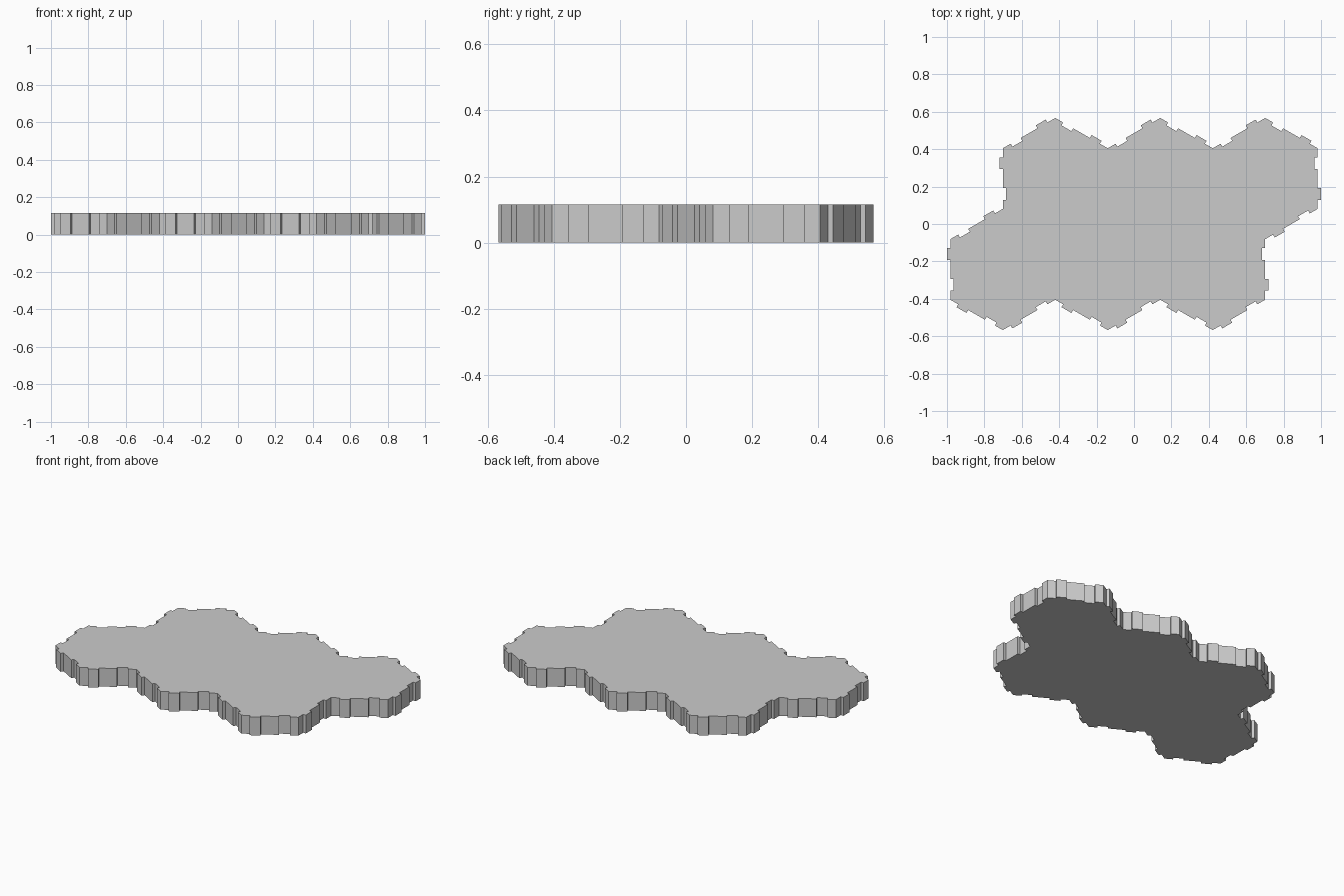
import bpy, bmesh, math
from mathutils import Vector

if "Cube" in bpy.data.objects:
    bpy.data.objects.remove(bpy.data.objects["Cube"])

R = 0.324                      # hexagon corner radius
W = R * math.sqrt(3)           # hexagon width
H = 0.115                      # plate thickness
D = (2 - 3.5 * W) / 2          # depth of tabs and notches

# Two staggered rows of three hexagons
centres = [Vector(((i - 0.75) * W, 0.75 * R)) for i in range(3)]
centres += [Vector(((i - 1.25) * W, -0.75 * R)) for i in range(3)]


def key(p):
    return (round(p.x, 3) + 0.0, round(p.y, 3) + 0.0)


# Every hexagon edge, counter-clockwise; shared edges cancel out
edges = {}
for c in centres:
    ring = [c + R * Vector((math.cos(a), math.sin(a)))
            for a in (math.radians(30 + 60 * k) for k in range(6))]
    for k in range(6):
        p, q = ring[k], ring[(k + 1) % 6]
        edges[key(p), key(q)] = (p, q)
border = {a: edges[a, b] for a, b in edges if (b, a) not in edges}

# Walk the border, giving each edge a tab then a notch
profile = [(0, 0), (0.15, 0), (0.15, 1), (0.34, 1), (0.34, 0),
           (0.66, 0), (0.66, -1), (0.85, -1), (0.85, 0)]
outline = []
start = here = next(iter(border))
while True:
    p, q = border[here]
    d = q - p
    normal = Vector((d.y, -d.x)).normalized()
    outline += [p + d * t + normal * D * s for t, s in profile]
    here = key(q)
    if here == start:
        break

# Extrude the outline into a solid plate
bm = bmesh.new()
face = bm.faces.new([bm.verts.new((p.x, p.y, 0)) for p in outline])
top = bmesh.ops.extrude_face_region(bm, geom=[face], use_keep_orig=True)
bmesh.ops.translate(bm, vec=(0, 0, H),
                    verts=[v for v in top["geom"] if isinstance(v, bmesh.types.BMVert)])
bmesh.ops.recalc_face_normals(bm, faces=bm.faces)
mesh = bpy.data.meshes.new("hex_tile_plate")
bm.to_mesh(mesh)
bm.free()
bpy.context.collection.objects.link(bpy.data.objects.new("hex_tile_plate", mesh))
